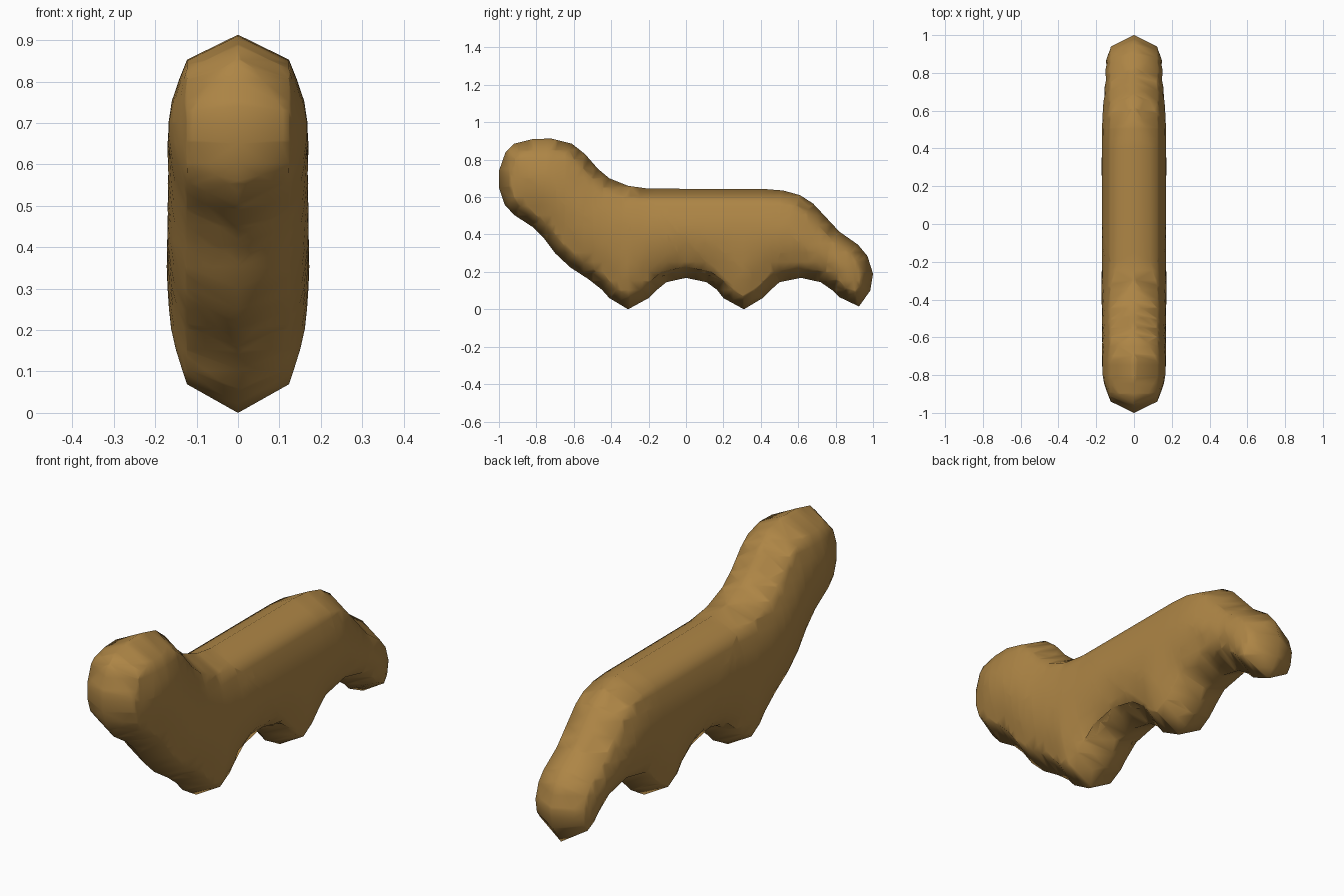
import bpy, bmesh
from mathutils import Vector, geometry

if "Cube" in bpy.data.objects:
    bpy.data.objects.remove(bpy.data.objects["Cube"])

# Side outline of the animal (y, z), clockwise from the nose
OUTLINE = [(-1, .74), (-.965, .84), (-.92, .885), (-.82, .91), (-.72, .913), (-.61, .885),
           (-.54, .83), (-.47, .75), (-.41, .70), (-.31, .66), (-.2, .645), (.42, .643),
           (.52, .635), (.61, .61), (.68, .565), (.75, .49), (.82, .415), (.92, .345),
           (.97, .285), (1, .19), (.985, .1), (.925, .015), (.82, .065), (.785, .1),
           (.72, .145), (.615, .168), (.5, .145), (.455, .105), (.41, .06), (.31, 0),
           (.2, .06), (.165, .105), (.11, .145), (0, .168), (-.105, .145), (-.16, .1),
           (-.2, .06), (-.31, 0), (-.41, .06), (-.45, .105), (-.52, .16), (-.62, .225),
           (-.7, .3), (-.76, .38), (-.82, .44), (-.92, .505), (-.97, .56), (-1, .65)]
# Half thickness by distance from the outline
THICK = [(0, 0), (.06, .123), (.11, .143), (.16, .16), (.22, .169), (.30, .173)]
RIM = .06

pts = [Vector(p) for p in reversed(OUTLINE)]      # counter-clockwise seen from +x
n = len(pts)


def rim_distance(p):
    best = 9
    for i in range(n):
        q, t = geometry.intersect_point_line(p, pts[i - 1], pts[i])
        q = pts[i - 1].lerp(pts[i], min(1, max(0, t)))
        best = min(best, (Vector(p) - q.to_2d()).length)
    return best


def half_thickness(d):
    for (a, ha), (b, hb) in zip(THICK, THICK[1:]):
        if d <= b:
            return ha + (hb - ha) * (d - a) / (b - a)
    return THICK[-1][1]


def inset_point(i, dist):
    e1 = (pts[i] - pts[i - 1]).normalized()
    e2 = (pts[(i + 1) % n] - pts[i]).normalized()
    n1, n2 = Vector((-e1.y, e1.x)), Vector((-e2.y, e2.x))
    m = (n1 + n2).normalized()
    return pts[i] + m * dist / max(.6, m.dot(n1))


# Flat half: rounded rim strip plus inner panel cut into a grid
bm = bmesh.new()
outer = [bm.verts.new((0, p.x, p.y)) for p in pts]
inner = [bm.verts.new((0, *inset_point(i, RIM))) for i in range(n)]
for i in range(n):
    j = (i + 1) % n
    bm.faces.new((outer[i], outer[j], inner[j], inner[i]))
panel = bm.faces.new(inner)
bmesh.ops.triangulate(bm, faces=[panel])


def cut(axis, value):
    co, no = Vector(), Vector()
    co[axis], no[axis] = value, 1
    bmesh.ops.bisect_plane(bm, geom=bm.verts[:] + bm.edges[:] + bm.faces[:],
                           plane_co=co, plane_no=no, dist=.004)


for k in range(-19, 20):
    cut(1, k * .05 + .003)
for k in range(1, 19):
    cut(2, k * .05 + .003)

# Puff the half out and mirror it
for v in bm.verts:
    d = rim_distance(v.co.yz)
    v.co.x = 0 if d < .002 else half_thickness(d)
for f in bm.faces:
    f.normal_update()
    if f.normal.x < 0:
        f.normal_flip()
    f.smooth = True
mesh = bpy.data.meshes.new("animal_body")
bm.to_mesh(mesh)
bm.free()
body = bpy.data.objects.new("animal_body", mesh)
bpy.context.collection.objects.link(body)
mirror = body.modifiers.new("mirror", 'MIRROR')
mirror.merge_threshold = .002

tan = bpy.data.materials.new("tan brown")
tan.diffuse_color = (.42, .235, .06, 1)
tan.use_nodes = True
tan.node_tree.nodes["Principled BSDF"].inputs["Base Color"].default_value = tan.diffuse_color
mesh.materials.append(tan)
